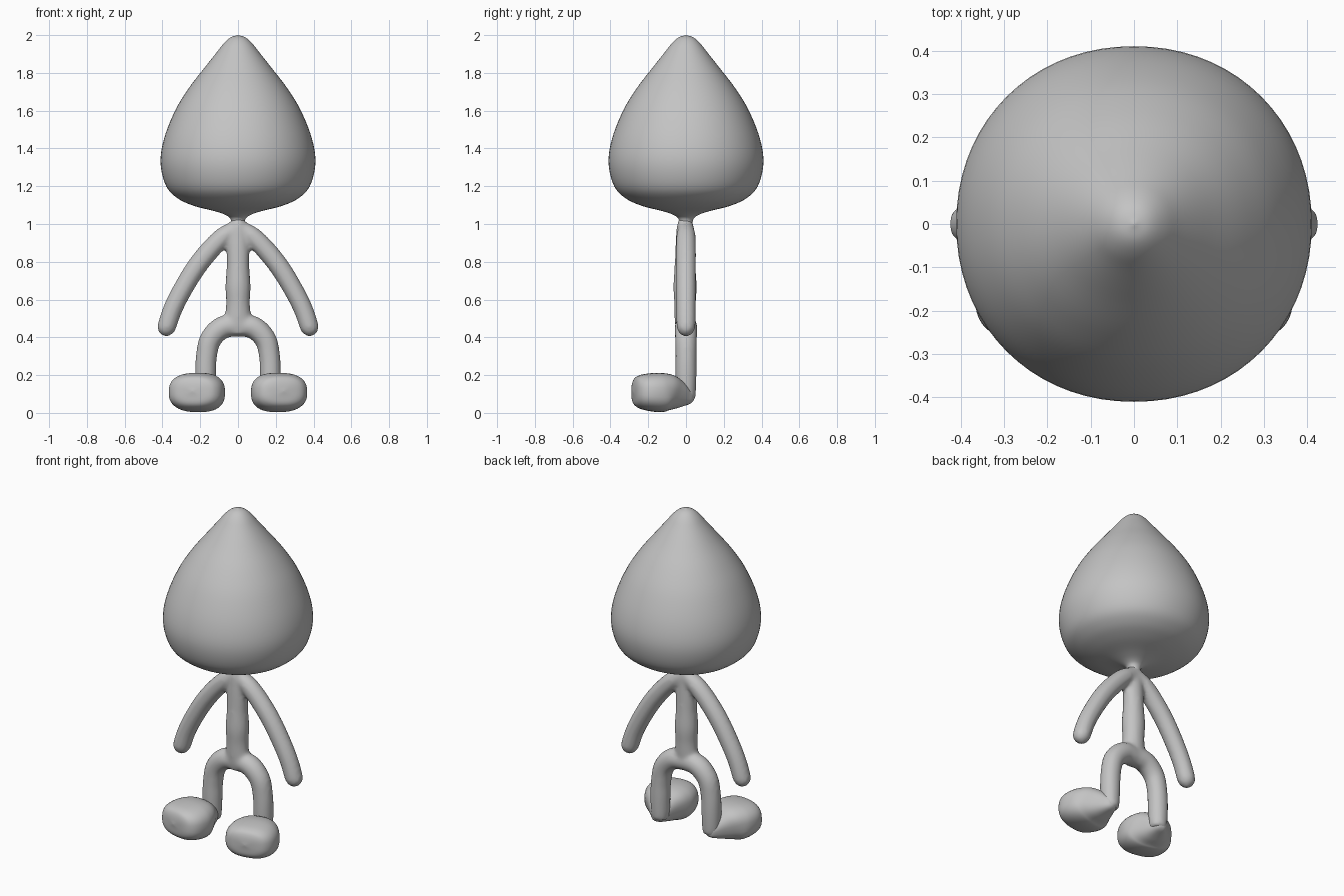
import bpy, bmesh, math
from mathutils import Vector

if "Cube" in bpy.data.objects:
    bpy.data.objects.remove(bpy.data.objects["Cube"])

grey = bpy.data.materials.new("plain grey")
grey.diffuse_color = (0.55, 0.55, 0.55, 1)
grey.use_nodes = True
grey.node_tree.nodes["Principled BSDF"].inputs["Base Color"].default_value = grey.diffuse_color


def spline(rows, steps):
    """Catmull-Rom through rows of numbers."""
    pts = [Vector(r) for r in rows]
    pts = [pts[0] * 2 - pts[1]] + pts + [pts[-1] * 2 - pts[-2]]
    out = []
    for a, b, c, d in zip(pts, pts[1:], pts[2:], pts[3:]):
        for i in range(steps):
            t = i / steps
            out.append(b + (c - a) * (t / 2) + (a * 2 - b * 5 + c * 4 - d) * (t * t / 2)
                       + (b * 3 - a - c * 3 + d) * (t ** 3 / 2))
    out.append(pts[-2])
    return out


def loft(bm, rows, ref, sides=32, power=2.0, steps=5):
    """Rows are x, y, z, radius along ref, radius across ref."""
    st = spline(rows, steps)
    rings = []
    for i, s in enumerate(st):
        p, q = st[max(i - 1, 0)], st[min(i + 1, len(st) - 1)]
        tan = Vector(q[:3]) - Vector(p[:3])
        across = tan.cross(ref).normalized()
        along = across.cross(tan).normalized()
        ring = []
        for k in range(sides):
            a = 2 * math.pi * k / sides
            c, n = math.cos(a), math.sin(a)
            c = math.copysign(abs(c) ** (2 / power), c)
            n = math.copysign(abs(n) ** (2 / power), n)
            r1, r2 = max(s[3], 0.001), max(s[4], 0.001)
            ring.append(bm.verts.new(Vector(s[:3]) + along * (c * r1) + across * (n * r2)))
        rings.append(ring)
    for r, s in zip(rings, rings[1:]):
        for k in range(sides):
            j = (k + 1) % sides
            bm.faces.new((r[k], r[j], s[j], s[k]))
    bm.faces.new(rings[0][::-1])
    bm.faces.new(rings[-1])


def finish(name, bm):
    bmesh.ops.recalc_face_normals(bm, faces=bm.faces)
    for f in bm.faces:
        f.smooth = True
    me = bpy.data.meshes.new(name)
    bm.to_mesh(me)
    bm.free()
    me.materials.append(grey)
    ob = bpy.data.objects.new(name, me)
    bpy.context.collection.objects.link(ob)
    return ob


Y, Z = Vector((0, 1, 0)), Vector((0, 0, 1))

# Teardrop head with a short neck
profile = [(0.97, .035), (1.02, .037), (1.045, .06), (1.067, .12), (1.095, .23),
           (1.135, .318), (1.20, .38), (1.32, .41), (1.45, .392), (1.60, .333),
           (1.72, .26), (1.83, .175), (1.91, .112), (1.96, .072), (1.988, .038), (2.0, 0)]
bm = bmesh.new()
loft(bm, [(0, 0, z, r, r) for z, r in profile], Y, sides=72, power=2.08)
finish("head", bm)

# Thin body: torso, arms and legs blended together
bm = bmesh.new()
torso = [(1.03, .034, .034), (0.98, .045, .045), (0.90, .05, .06), (0.78, .055, .06),
         (0.67, .062, .067), (0.58, .057, .063), (0.48, .054, .07), (0.42, .045, .06)]
loft(bm, [(0, -.005, z, ry, rx) for z, ry, rx in torso], Y)
arm = [(.0, .985, .04), (.075, .935, .051), (.15, .86, .053), (.225, .765, .053),
       (.295, .65, .052), (.345, .55, .051), (.376, .46, .05), (.382, .432, .042),
       (.385, .412, .024), (.386, .405, 0)]
leg = [(0, .46, .055), (.08, .453, .06), (.145, .39, .058), (.167, .30, .056),
       (.172, .20, .056), (.172, .10, .052), (.17, .06, .045)]
for side in (-1, 1):
    for limb in (arm, leg):
        loft(bm, [(side * x, 0, z, r, r) for x, z, r in limb], Y)
body = finish("body_and_limbs", bm)
remesh = body.modifiers.new("blend", 'REMESH')
remesh.mode = 'VOXEL'
remesh.voxel_size = 0.012
remesh.use_smooth_shade = True
soften = body.modifiers.new("soften", 'SMOOTH')
soften.factor = 0.5
soften.iterations = 6

# Chunky feet, narrow at the heel and splayed outward
# distance from heel, centre height, half height, half width
foot = [(0, .08, 0, 0), (.012, .08, .028, .03), (.04, .085, .048, .052),
        (.09, .097, .078, .09), (.14, .107, .098, .128), (.19, .108, .104, .146),
        (.25, .111, .098, .145), (.295, .114, .085, .125), (.32, .115, .06, .085),
        (.33, .115, 0, 0)]
for side, label in ((-1, "left"), (1, "right")):
    bm = bmesh.new()
    loft(bm, [(side * (.172 + .21 * d), .042 - .98 * d, z, h, w) for d, z, h, w in foot],
         Z, sides=40, power=2.6)
    finish(label + "_foot", bm)
